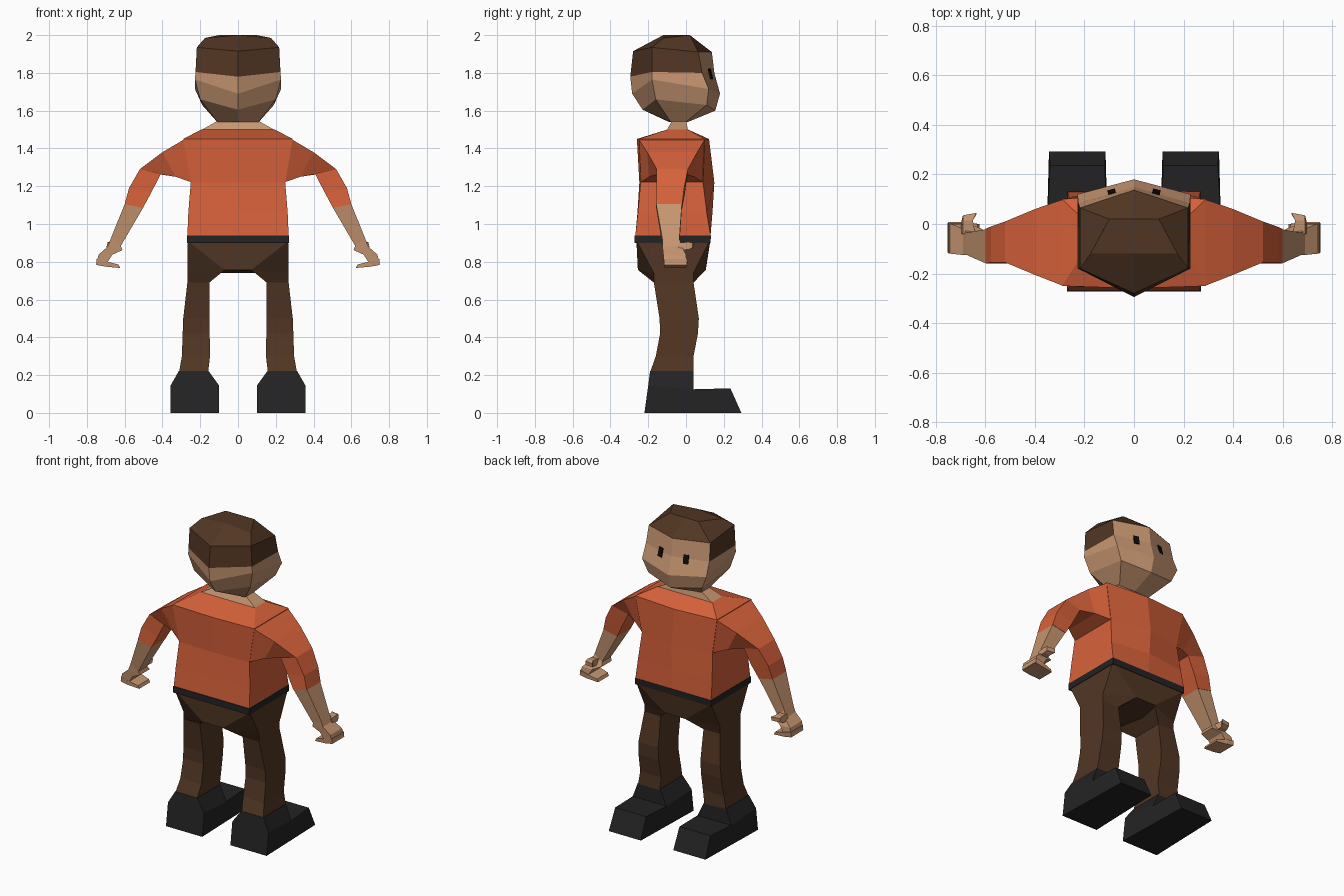
import bpy, bmesh, math
from mathutils import Matrix

if "Cube" in bpy.data.objects:
    bpy.data.objects.remove(bpy.data.objects["Cube"])


def material(name, r, g, b):
    m = bpy.data.materials.new(name)
    m.diffuse_color = (r, g, b, 1)
    m.use_nodes = True
    m.node_tree.nodes["Principled BSDF"].inputs["Base Color"].default_value = m.diffuse_color
    return m


ORANGE = material("orange_shirt", 0.68, 0.12, 0.042)
SKIN = material("skin", 0.57, 0.305, 0.165)
BROWN = material("dark_brown", 0.084, 0.037, 0.017)
BLACK = material("black", 0.017, 0.017, 0.018)
EYE = material("eye_black", 0.004, 0.004, 0.004)


def finish(name, bm, mats, mirror=False):
    bmesh.ops.recalc_face_normals(bm, faces=bm.faces)
    me = bpy.data.meshes.new(name)
    bm.to_mesh(me)
    bm.free()
    for m in mats:
        me.materials.append(m)
    ob = bpy.data.objects.new(name, me)
    bpy.context.collection.objects.link(ob)
    if mirror:
        ob.modifiers.new("mirror", 'MIRROR').use_mirror_merge = False
    return ob


def loft(name, rings, mats, mirror=False, rule=None):
    """Skin closed rings of points; rule(band, segment) picks the material."""
    bm = bmesh.new()
    vs = [[bm.verts.new(p) for p in r] for r in rings]
    n = len(vs[0])
    for b in range(len(vs) - 1):
        for j in range(n):
            k = (j + 1) % n
            f = bm.faces.new((vs[b][j], vs[b][k], vs[b + 1][k], vs[b + 1][j]))
            if rule:
                f.material_index = rule(b, j)
    bm.faces.new(vs[0])
    bm.faces.new(vs[-1])
    return finish(name, bm, mats, mirror)


def sym(half):
    """Close a right-hand half ring (back to front) with its mirror image."""
    return half + [(-x, y, z) for x, y, z in reversed(half) if x > 0]


def body(z, x, back, front, back_mid=None, front_mid=None):
    return sym([(0, back if back_mid is None else back_mid, z), (x, back, z),
                (x, front, z), (0, front if front_mid is None else front_mid, z)])


def box_ring(x0, x1, y0, y1, z):
    return [(x0, y0, z), (x1, y0, z), (x1, y1, z), (x0, y1, z)]


def limb(top, low, yt, yl):
    """Cross-section of an arm between an outer and an inner (x, z) point."""
    return [(top[0], yt[0], top[1]), (top[0], yt[1], top[1]),
            (low[0], yl[1], low[1]), (low[0], yl[0], low[1])]


# Head: hair on the crown and on the back and sides of the band below it
head = [
    [(0, -.12, 2.0), (.175, -.12, 1.985), (.10, .02, 2.0), (0, .02, 2.0)],
    [(0, -.28, 1.915), (.218, -.18, 1.935), (.218, .065, 1.91), (0, .137, 1.91)],
    [(0, -.295, 1.78), (.225, -.18, 1.805), (.225, .085, 1.80), (0, .15, 1.80)],
    [(0, -.285, 1.69), (.228, -.18, 1.765), (.228, .12, 1.715), (0, .18, 1.69)],
    [(0, -.23, 1.605), (.20, -.16, 1.66), (.19, .11, 1.63), (0, .155, 1.60)],
    [(0, -.09, 1.54), (.11, -.08, 1.54), (.11, 0, 1.54), (0, .01, 1.54)],
]
ob = loft("head", [sym(h) for h in head], [SKIN, BROWN],
          rule=lambda b, j: int(b == 0 or (b == 1 and j not in (2, 3))))
for f in ob.data.polygons:
    if f.center.z > 1.98:
        f.material_index = 1

# Eyes: thin plates on the two front planes of the face
bm = bmesh.new()
bmesh.ops.create_cube(bm, size=1, matrix=Matrix.Translation((.09, .129, 1.795))
                      @ Matrix.Rotation(math.radians(-16), 4, 'Z')
                      @ Matrix.Rotation(math.radians(13), 4, 'X')
                      @ Matrix.Diagonal((.032, .0095, .055, 1)))
finish("eyes", bm, [EYE], True)

# Neck, shirt and belt
loft("neck", [body(1.50, .19, -.10, .01), body(1.545, .11, -.075, 0)], [SKIN])
loft("shirt", [body(.94, .268, -.268, .13),
               body(1.06, .263, -.255, .11, -.257, .14),
               body(1.22, .25, -.24, .09, -.247, .15),
               body(1.45, .29, -.25, .10, -.26, .122),
               body(1.50, .195, -.10, .01)], [ORANGE])
loft("belt", [body(.90, .27, -.272, .13), body(.94, .27, -.272, .132)], [BLACK])

# Sleeves
elbow_top, elbow_low = (.60, 1.105), (.503, 1.085)
loft("sleeves", [
    limb((.285, 1.448), (.245, 1.22), (-.25, .10), (-.24, .09)),
    limb((.40, 1.38), (.33, 1.25), (-.205, .06), (-.195, .045)),
    limb((.52, 1.29), (.41, 1.262), (-.155, .01), (-.155, .0)),
    limb((.577, 1.19), (.46, 1.165), (-.155, -.01), (-.155, -.005)),
    limb(elbow_top, elbow_low, (-.16, -.02), (-.16, -.02))], [ORANGE], True)

# Forearms running into the palms
loft("forearms", [
    limb(elbow_top, elbow_low, (-.158, -.022), (-.158, -.022)),
    limb((.675, .92), (.62, .885), (-.125, -.035), (-.125, -.035)),
    limb((.69, .88), (.612, .862), (-.125, -.02), (-.12, -.02)),
    limb((.738, .838), (.665, .838), (-.12, 0), (-.12, 0)),
    limb((.752, .785), (.705, .775), (-.115, .005), (-.115, .005))], [SKIN], True)

# Curled fingers and thumbs
loft("fingers", [
    limb((.748, .815), (.75, .783), (-.118, .008), (-.115, .005)),
    limb((.70, .803), (.70, .774), (-.118, .008), (-.115, .005)),
    limb((.632, .785), (.624, .767), (-.11, 0), (-.11, 0))], [SKIN], True)
loft("thumbs", [
    [(.645, -.04, .86), (.70, -.04, .86), (.69, -.04, .90), (.64, -.04, .90)],
    [(.65, .015, .865), (.695, .015, .865), (.69, .015, .905), (.65, .015, .905)],
    [(.635, .04, .875), (.69, .035, .875), (.69, .035, .90), (.635, .045, .90)],
], [SKIN], True)

# Trousers: hips taper to the crotch, then two legs
hip_low = [(.07, -.255, .757), (.268, -.17, .74), (.268, .04, .74), (.07, .105, .757)]
loft("hips", [
    sym([(.255, -.262, .90), (.266, -.255, .90), (.266, .12, .90), (.255, .127, .90)]),
    sym(hip_low)], [BROWN])
loft("legs", [
    hip_low,
    box_ring(.152, .268, -.17, .04, .69),
    box_ring(.15, .29, -.14, .068, .50),
    box_ring(.15, .293, -.137, .063, .42),
    box_ring(.148, .297, -.16, .04, .30),
    box_ring(.158, .312, -.19, .04, .215)], [BROWN], True)

# Shoes: side outline as (y, z, inner x, outer x)
outline = [(-.22, 0, .10, .357), (.293, 0, .115, .343), (.235, .13, .118, .338),
           (.04, .125, .11, .35), (.04, .222, .156, .313),
           (-.19, .222, .156, .313), (-.20, .145, .10, .357)]
bm = bmesh.new()
inner = [bm.verts.new((a, y, z)) for y, z, a, b in outline]
outer = [bm.verts.new((b, y, z)) for y, z, a, b in outline]
for i in range(7):
    k = (i + 1) % 7
    bm.faces.new((inner[i], inner[k], outer[k], outer[i]))
for side in (inner, outer):
    for idx in ((0, 1, 2, 3), (0, 3, 6), (3, 4, 5, 6)):
        bm.faces.new([side[i] for i in idx])
finish("shoes", bm, [BLACK], True)
